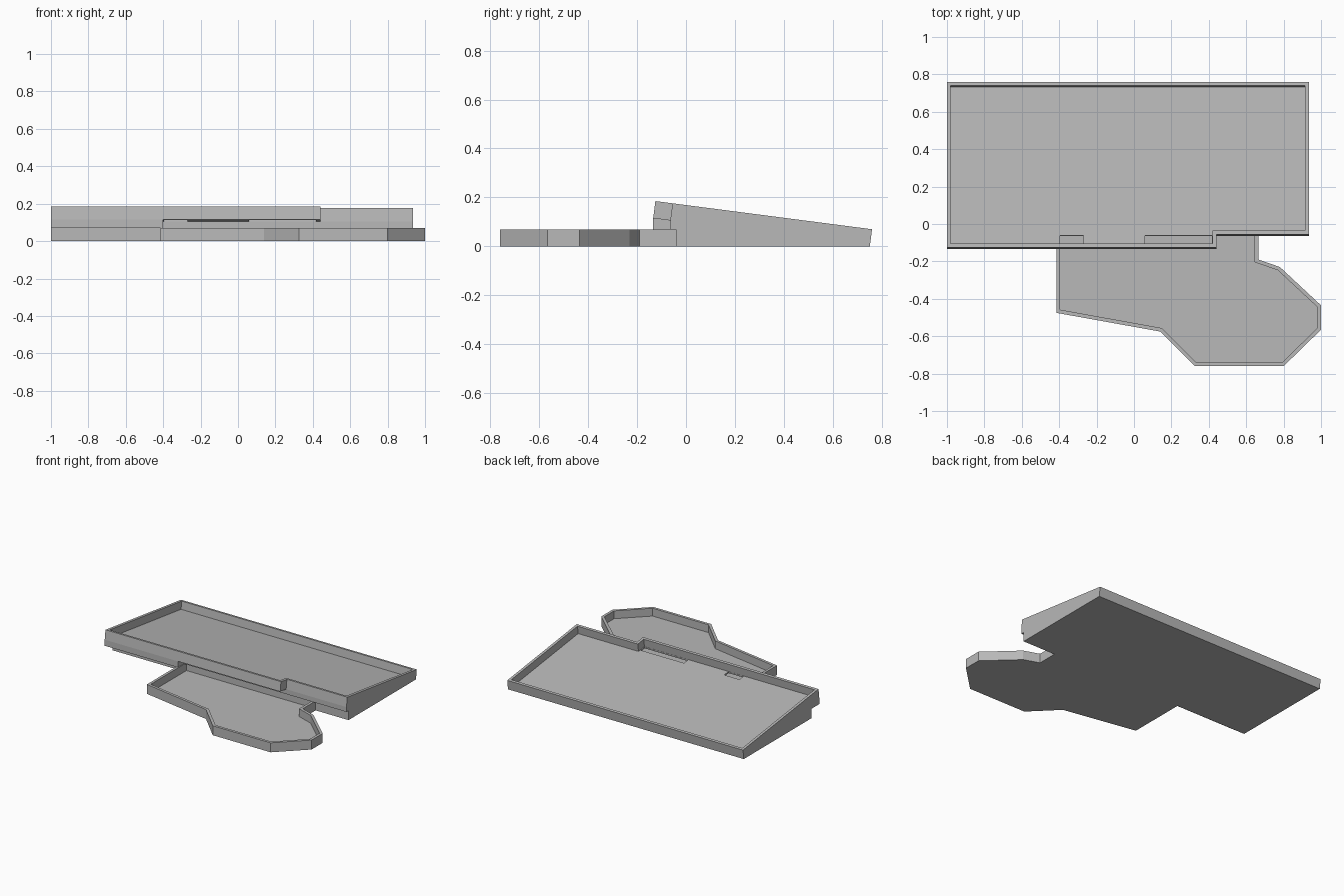
import bpy
import bmesh
from mathutils import Vector

cube = bpy.data.objects.get("Cube")
if cube:
    bpy.data.objects.remove(cube, do_unlink=True)

# One plain grey for the whole case
grey = bpy.data.materials.new("plain grey")
grey.use_nodes = True
colour = (0.48, 0.48, 0.48, 1)
grey.diffuse_color = colour
grey.node_tree.nodes["Principled BSDF"].inputs["Base Color"].default_value = colour

WALL, DEPTH, FLOOR = 0.02, 0.07, 0.058
SLOPE = 0.13
BACK = 0.76


def flat(x, y, d):
    """Level tray: d is the depth below the rim."""
    return (x, y, DEPTH - d)


def tilted(x, y, d):
    """Tray whose rim rises towards the front."""
    return (x, y - SLOPE * d, DEPTH + (BACK - y) * SLOPE - d)


def finish(name, bm):
    bmesh.ops.recalc_face_normals(bm, faces=bm.faces)
    mesh = bpy.data.meshes.new(name)
    bm.to_mesh(mesh)
    bm.free()
    mesh.materials.append(grey)
    obj = bpy.data.objects.new(name, mesh)
    bpy.context.collection.objects.link(obj)
    return obj


def inset(outline, w):
    """Mitred inward offset of a counter-clockwise outline."""
    pts = [Vector(p) for p in outline]
    result = []
    for i, p in enumerate(pts):
        a = (p - pts[i - 1]).normalized()
        b = (pts[(i + 1) % len(pts)] - p).normalized()
        na, nb = Vector((-a.y, a.x)), Vector((-b.y, b.x))
        result.append(p + (na + nb) * (w / (1 + na.dot(nb))))
    return result


def skin(bm, loops):
    """Bridge successive loops and cap both ends."""
    rings = [[bm.verts.new(p) for p in loop] for loop in loops]
    n = len(rings[0])
    for low, high in zip(rings, rings[1:]):
        for i in range(n):
            j = (i + 1) % n
            bm.faces.new((low[i], low[j], high[j], high[i]))
    bm.faces.new(rings[0][::-1])
    bm.faces.new(rings[-1])


def tray(name, outline, place):
    inner = inset(outline, WALL)
    steps = ((outline, DEPTH), (outline, 0), (inner, 0), (inner, FLOOR))
    bm = bmesh.new()
    skin(bm, [[place(p[0], p[1], d) for p in loop] for loop, d in steps])
    return finish(name, bm)


def prism(name, profile, x0, x1):
    bm = bmesh.new()
    skin(bm, [[(x, y, z) for y, z in profile] for x in (x0, x1)])
    return finish(name, bm)


# Sloping main tray with a stepped front wall
LEFT, RIGHT, STEP = -1.0, 0.935, 0.44
LIP, FRONT = -0.125, -0.055
main_tray = tray("main_tray", [(LEFT, LIP), (STEP, LIP), (STEP, FRONT),
                               (RIGHT, FRONT), (RIGHT, BACK), (LEFT, BACK)], tilted)

# Two openings through the tray floor behind the front wall
for label, x0, x1 in (("right", -0.395, -0.27), ("left", 0.06, 0.418)):
    y0, y1 = LIP + WALL + 0.001, FRONT
    corners = [(x0, y0), (x1, y0), (x1, y1), (x0, y1)]
    bm = bmesh.new()
    skin(bm, [[tilted(x, y, d) for x, y in corners] for d in (0.09, 0.04)])
    cutter = finish(label + "_opening_cutter", bm)
    cutter.hide_render = True
    cutter.hide_viewport = True
    cutter.display_type = 'WIRE'
    mod = main_tray.modifiers.new(label + "_opening", 'BOOLEAN')
    mod.operation = 'DIFFERENCE'
    mod.solver = 'EXACT'
    mod.object = cutter

# Wedge that carries the tray, set back below the front edge
front_under = tilted(0, FRONT, DEPTH)[1:]
back_under = tilted(0, BACK, DEPTH)[1:]
prism("support_wedge", [(-0.04, 0), back_under, front_under,
                        (front_under[0], DEPTH), (-0.04, DEPTH)], LEFT, RIGHT)

# Deeper lip on the right part of the front
lip_under = tilted(0, LIP, DEPTH)[1:]
prism("front_lip", [(lip_under[0], DEPTH), (-0.04, DEPTH),
                    front_under, lip_under], LEFT, -0.4)

# Low angular tray sticking out at the front
tray("front_tray", [(-0.415, -0.02), (-0.415, -0.475), (0.14, -0.575),
                    (0.325, -0.76), (0.8, -0.76), (1.0, -0.565),
                    (1.0, -0.435), (0.78, -0.23), (0.665, -0.19),
                    (0.665, -0.02)], flat)
